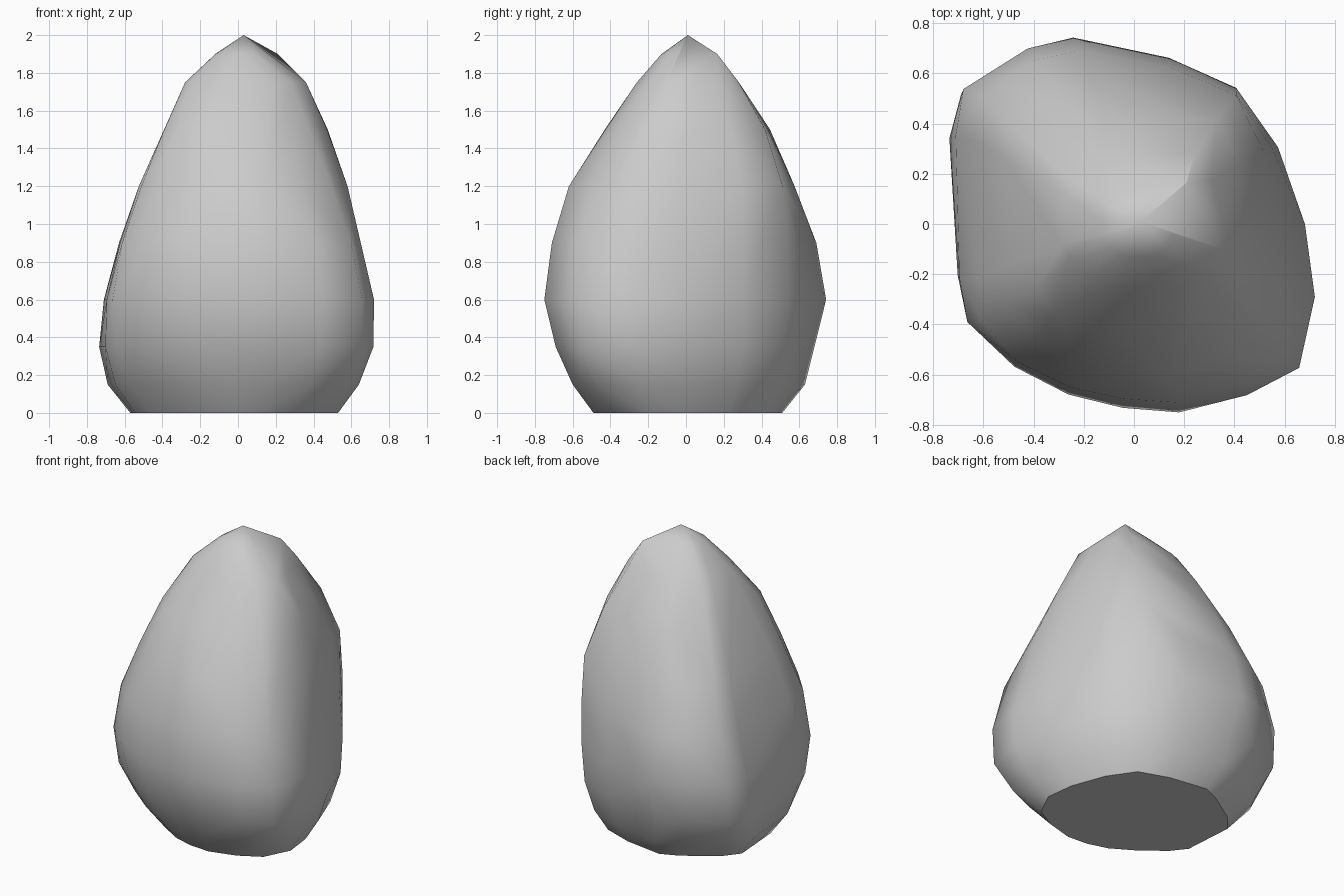
import bpy, bmesh
from math import pi, sin, cos
from mathutils import Vector

if "Cube" in bpy.data.objects:
    bpy.data.objects.remove(bpy.data.objects["Cube"])

# Widest outline seen from above
BASE = [(.73, -.29), (.69, 0), (.58, .31), (.41, .55), (.14, .67), (-.24, .75),
        (-.42, .70), (-.69, .53), (-.735, .35), (-.69, .05), (-.71, -.21), (-.66, -.37),
        (-.46, -.55), (-.25, -.67), (-.04, -.73), (.18, -.75), (.45, -.68), (.66, -.57)]

# Each level: height, then half-widths toward E, NE, N, NW, W, SW, S, SE
LEVELS = [
    (0.00, .53, .50, .51, .57, .57, .49, .49, .57),
    (0.15, .64, .59, .63, .74, .69, .61, .60, .74),
    (0.35, .717, .65, .68, .85, .735, .71, .69, .86),
    (0.60, .72, .67, .742, .86, .71, .745, .75, .87),
    (0.90, .65, .67, .69, .79, .63, .715, .71, .80),
    (1.20, .58, .65, .575, .63, .525, .60, .62, .65),
    (1.50, .475, .53, .445, .43, .39, .47, .43, .45),
    (1.75, .36, .37, .28, .29, .28, .28, .26, .34),
    (1.90, .21, .265, .165, .12, .12, .13, .13, .16),
]
DIRS = [Vector((cos(i * pi / 4), sin(i * pi / 4))) for i in range(8)]


def outline(widths):
    """Scale the base outline, then push it until it meets all 8 widths."""
    s = sum(widths) / 6.1
    pts = [Vector(p) * s for p in BASE]
    for _ in range(60):
        for d, w in zip(DIRS, widths):
            h = max(p.dot(d) for p in pts)
            for p in pts:
                p += d * (w - h) * 0.7 * max(0, p.dot(d) / h) ** 6
    return pts


# Boulder: stacked outlines and a peak, wrapped in a faceted hull
bm = bmesh.new()
for z, *widths in LEVELS:
    for p in outline(widths):
        bm.verts.new((p.x, p.y, z))
bm.verts.new((0.03, 0.01, 2.0))
bmesh.ops.convex_hull(bm, input=bm.verts[:])
loose = [v for v in bm.verts if not v.link_faces]
bmesh.ops.delete(bm, geom=loose, context='VERTS')
bmesh.ops.dissolve_limit(bm, angle_limit=0.02, verts=bm.verts[:], edges=bm.edges[:])
bmesh.ops.recalc_face_normals(bm, faces=bm.faces[:])
for f in bm.faces:
    f.smooth = True
# Crisp rim around the flat underside
for e in bm.edges:
    if all(v.co.z < 0.001 for v in e.verts):
        e.smooth = False

mesh = bpy.data.meshes.new("boulder")
bm.to_mesh(mesh)
bm.free()
boulder = bpy.data.objects.new("boulder", mesh)
bpy.context.collection.objects.link(boulder)
